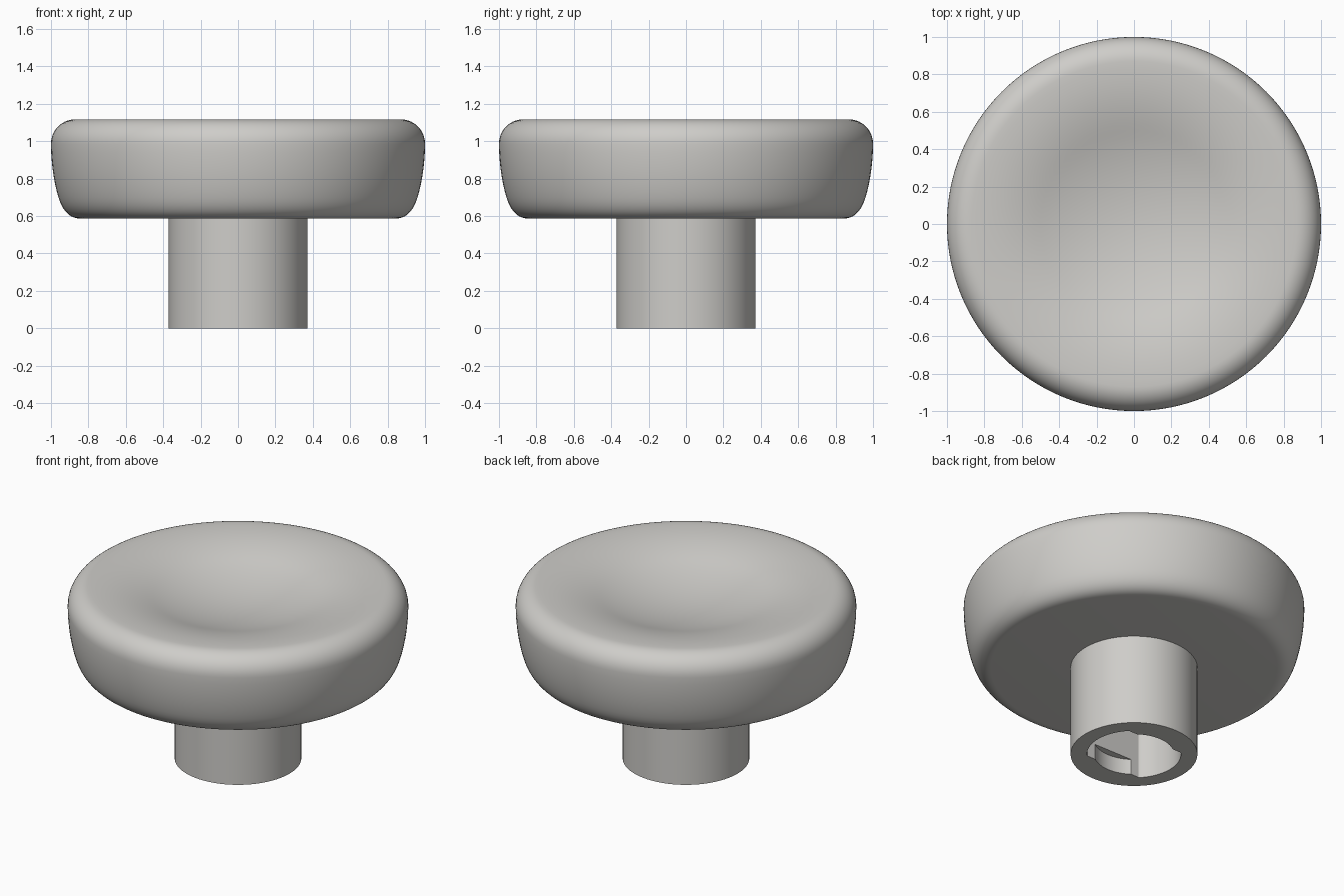
import bpy, bmesh, math
from mathutils import Vector
from mathutils.geometry import interpolate_bezier

cube = bpy.data.objects.get("Cube")
if cube:
    bpy.data.objects.remove(cube, do_unlink=True)

grey = bpy.data.materials.new("warm light grey")
grey.use_nodes = True
COLOUR = (0.62, 0.61, 0.585, 1)
grey.diffuse_color = COLOUR
grey.node_tree.nodes["Principled BSDF"].inputs["Base Color"].default_value = COLOUR


def finish(name, bm):
    bmesh.ops.recalc_face_normals(bm, faces=bm.faces)
    mesh = bpy.data.meshes.new(name)
    bm.to_mesh(mesh)
    bm.free()
    mesh.materials.append(grey)
    obj = bpy.data.objects.new(name, mesh)
    bpy.context.collection.objects.link(obj)
    return obj


def activate(obj):
    bpy.ops.object.select_all(action='DESELECT')
    obj.select_set(True)
    bpy.context.view_layer.objects.active = obj


def smooth(obj):
    activate(obj)
    bpy.ops.object.shade_smooth_by_angle(angle=math.radians(30))


def prism(name, radius, bottom, top, flat=None, segments=128):
    """Vertical round bar, optionally trimmed by two flats at y = +-flat."""
    limit = flat or radius
    bm = bmesh.new()
    ring = []
    for i in range(segments):
        a = math.tau * i / segments
        y = max(-limit, min(limit, radius * math.sin(a)))
        ring.append(bm.verts.new((radius * math.cos(a), y, bottom)))
    base = bm.faces.new(ring)
    new = bmesh.ops.extrude_face_region(bm, geom=[base])["geom"]
    verts = [v for v in new if isinstance(v, bmesh.types.BMVert)]
    bmesh.ops.translate(bm, verts=verts, vec=(0, 0, top - bottom))
    return finish(name, bm)


def cut(obj, cutter):
    mod = obj.modifiers.new("cut", 'BOOLEAN')
    mod.operation = 'DIFFERENCE'
    mod.solver = 'EXACT'
    mod.object = cutter
    activate(obj)
    bpy.ops.object.modifier_apply(modifier=mod.name)
    bpy.data.objects.remove(cutter, do_unlink=True)


# Cap: half profile from the dished centre, over the rim, to the underside
def curve(a, b, c, d, steps):
    pts = [Vector((r, 0, z)) for r, z in (a, b, c, d)]
    return interpolate_bezier(*pts, steps)


pieces = [
    curve((0, 0.975), (0.17, 0.975), (0.34, 1.004), (0.5, 1.056), 14),
    curve((0.5, 1.056), (0.63, 1.098), (0.74, 1.117), (0.87, 1.117), 12),
    curve((0.87, 1.117), (0.942, 1.117), (1, 1.06), (1, 0.985), 12),
    curve((1, 0.985), (1, 0.88), (0.982, 0.77), (0.96, 0.70), 8),
    curve((0.96, 0.70), (0.938, 0.628), (0.9, 0.586), (0.84, 0.586), 10),
    [Vector((0.84, 0, 0.586)), Vector((0, 0, 0.586))],
]
profile = [pieces[0][0]] + [p for piece in pieces for p in piece[1:]]

bm = bmesh.new()
verts = [bm.verts.new(p) for p in profile]
edges = [bm.edges.new(pair) for pair in zip(verts, verts[1:])]
bmesh.ops.spin(bm, geom=verts + edges, cent=(0, 0, 0), axis=(0, 0, 1),
               angle=math.tau, steps=128, use_duplicate=False)
bmesh.ops.remove_doubles(bm, verts=bm.verts, dist=0.0005)
smooth(finish("cap", bm))

# Stem with a two-flat socket and a shallow round counterbore
stem = prism("stem", 0.372, 0, 0.6)
cut(stem, prism("socket_cutter", 0.276, -0.1, 0.55, flat=0.191))
cut(stem, prism("counterbore_cutter", 0.235, -0.1, 0.1))
smooth(stem)
